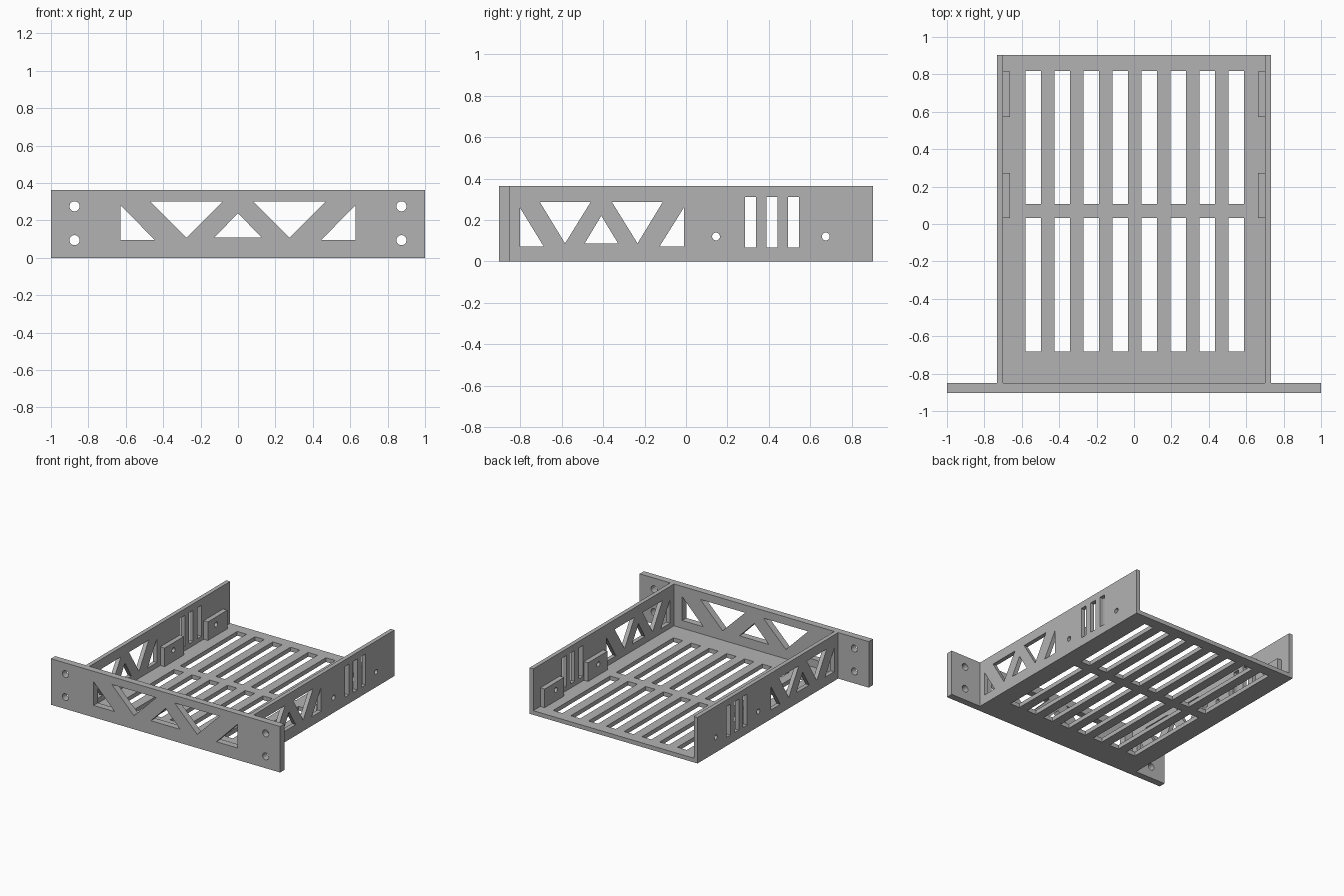
import bpy, bmesh, math
from mathutils import Matrix

cube = bpy.data.objects.get("Cube")
if cube:
    bpy.data.objects.remove(cube, do_unlink=True)

grey = bpy.data.materials.new("plain grey")
grey.use_nodes = True
grey.diffuse_color = (0.45, 0.45, 0.45, 1)
grey.node_tree.nodes["Principled BSDF"].inputs["Base Color"].default_value = grey.diffuse_color

# Sheet orientations: outline axes to world axes
FLAT = Matrix.Identity(4)
FACING_FRONT = Matrix(((1, 0, 0, 0), (0, 0, -1, 0), (0, 1, 0, 0), (0, 0, 0, 1)))
FACING_SIDE = Matrix(((0, 0, 1, 0), (1, 0, 0, 0), (0, 1, 0, 0), (0, 0, 0, 1)))


def rect(u0, u1, v0, v1):
    return [(u0, v0), (u1, v0), (u1, v1), (u0, v1)]


def circle(u, v, r, n=24):
    return [(u + r * math.cos(math.tau * i / n), v + r * math.sin(math.tau * i / n))
            for i in range(n)]


def mirror(loop):
    return [(-u, v) for u, v in loop]


def sheet(name, outline, holes, orient, w0, w1):
    """Extruded flat sheet between w0 and w1 with holes cut through."""
    curve = bpy.data.curves.new(name, 'CURVE')
    curve.dimensions = '2D'
    curve.fill_mode = 'BOTH'
    curve.extrude = (w1 - w0) / 2
    for loop in [outline] + holes:
        s = curve.splines.new('POLY')
        s.points.add(len(loop) - 1)
        for p, (u, v) in zip(s.points, loop):
            p.co = (u, v, 0, 1)
        s.use_cyclic_u = True
    temp = bpy.data.objects.new(name + "_outline", curve)
    bpy.context.collection.objects.link(temp)
    bpy.context.view_layer.update()
    graph = bpy.context.evaluated_depsgraph_get()
    mesh = bpy.data.meshes.new_from_object(temp.evaluated_get(graph))
    bpy.data.objects.remove(temp, do_unlink=True)
    mesh.transform(orient @ Matrix.Translation((0, 0, (w0 + w1) / 2)))
    bm = bmesh.new()
    bm.from_mesh(mesh)
    bmesh.ops.remove_doubles(bm, verts=bm.verts, dist=1e-5)
    bmesh.ops.recalc_face_normals(bm, faces=bm.faces)
    for f in bm.faces:
        f.smooth = False
    bm.to_mesh(mesh)
    bm.free()
    mesh.materials.clear()
    mesh.materials.append(grey)
    obj = bpy.data.objects.new(name, mesh)
    bpy.context.collection.objects.link(obj)
    return obj


HEIGHT, FLOOR = 0.363, 0.033
BACK, FRONT, INNER_FRONT = 0.903, -0.903, -0.85
OUTER, INNER = 0.733, 0.70

# Floor with two rows of ventilation slots
slots = []
for i in range(8):
    x = -0.539 + i * 0.155
    for y0, y1 in ((-0.682, 0.032), (0.107, 0.818)):
        slots.append(rect(x - 0.041, x + 0.041, y0, y1))
sheet("floor", rect(-INNER, INNER, INNER_FRONT, BACK), slots, FLAT, 0, FLOOR)

# Front panel with truss openings and mounting holes
half = [[(-0.628, 0.281), (-0.628, 0.094), (-0.444, 0.094)],
        [(-0.47, 0.302), (-0.08, 0.302), (-0.276, 0.107)],
        circle(-0.874, 0.275, 0.027), circle(-0.874, 0.094, 0.027)]
openings = half + [mirror(h) for h in half]
openings.append([(-0.128, 0.107), (0.128, 0.107), (0, 0.238)])
sheet("front_panel", rect(-1, 1, 0, HEIGHT), openings, FACING_FRONT, -INNER_FRONT, -FRONT)

# Side wall openings: truss, vertical slots, screw holes
truss = [[(-0.802, 0.26), (-0.802, 0.072), (-0.687, 0.072)],
         [(-0.706, 0.287), (-0.46, 0.287), (-0.584, 0.087)],
         [(-0.489, 0.087), (-0.328, 0.087), (-0.409, 0.22)],
         [(-0.358, 0.287), (-0.112, 0.287), (-0.234, 0.087)],
         [(-0.01, 0.26), (-0.01, 0.072), (-0.128, 0.072)]]
vents = [rect(y, y + 0.053, 0.067, 0.311) for y in (0.284, 0.388, 0.492)]
screws = {"front": circle(0.145, 0.12, 0.019), "back": circle(0.675, 0.12, 0.019)}
blocks = {"front": (0.032, 0.273), "back": (0.572, 0.815)}

for side, sign in (("left", 1), ("right", -1)):
    a, b = sorted((sign * INNER, sign * OUTER))
    sheet(side + "_wall", rect(INNER_FRONT, BACK, 0, HEIGHT),
          truss + vents + list(screws.values()), FACING_SIDE, a, b)
    # Mounting blocks on the inside of the wall
    a, b = sorted((sign * 0.663, sign * INNER))
    for place, (y0, y1) in blocks.items():
        sheet(f"{side}_{place}_mounting_block", rect(y0, y1, FLOOR, 0.18),
              [screws[place]], FACING_SIDE, a, b)
